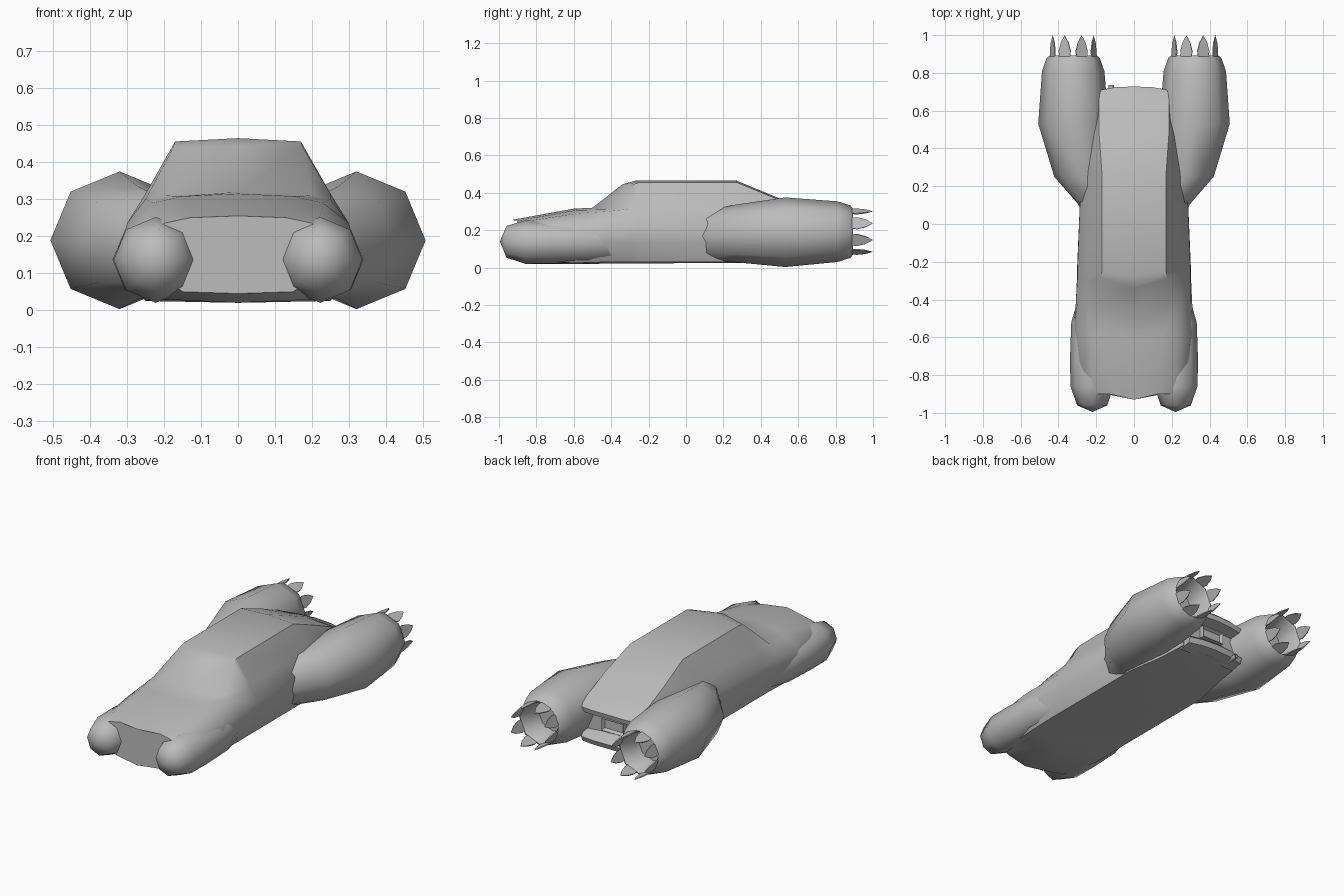
import bpy, bmesh, math
from mathutils import Vector

if "Cube" in bpy.data.objects:
    bpy.data.objects.remove(bpy.data.objects["Cube"])

grey = bpy.data.materials.new("body_grey")
grey.diffuse_color = (0.5, 0.5, 0.5, 1)
grey.use_nodes = True
grey.node_tree.nodes["Principled BSDF"].inputs["Base Color"].default_value = grey.diffuse_color


def finish(bm, name, angle=50):
    bmesh.ops.recalc_face_normals(bm, faces=bm.faces)
    me = bpy.data.meshes.new(name)
    bm.to_mesh(me)
    bm.free()
    me.materials.append(grey)
    for p in me.polygons:
        p.use_smooth = True
    me.set_sharp_from_angle(angle=math.radians(angle))
    ob = bpy.data.objects.new(name, me)
    bpy.context.collection.objects.link(ob)
    return ob


def loft(rings, name, angle=50, cap_start=True, cap_end=True):
    bm = bmesh.new()
    vs = [[bm.verts.new(p) for p in r] for r in rings]
    n = len(vs[0])
    for a, b in zip(vs, vs[1:]):
        for i in range(n):
            j = (i + 1) % n
            bm.faces.new((a[i], a[j], b[j], b[i]))
    if cap_start:
        bm.faces.new(vs[0])
    if cap_end:
        bm.faces.new(vs[-1])
    bmesh.ops.remove_doubles(bm, verts=bm.verts, dist=0.0005)
    return finish(bm, name, angle)


def oval(cx, y, cz, rx, rz, n=8):
    return [(cx + rx * math.cos(math.tau * i / n), y, cz + rz * math.sin(math.tau * i / n))
            for i in range(n)]


# Body and cabin: centre y, edge y, top z, roof edge, window base, shoulder, side, sill, bottom z
stations = [
    (-.93, -.90, .255, (.13, .25), (.20, .235), (.25, .20), (.25, .135), (.15, .05), .045),
    (-.86, -.84, .268, (.13, .262), (.22, .25), (.28, .215), (.30, .135), (.22, .03), .02),
    (-.60, -.58, .315, (.15, .308), (.23, .29), (.30, .235), (.325, .135), (.25, .025), .02),
    (-.50, -.42, .320, (.20, .31), (.25, .30), (.30, .235), (.308, .135), (.25, .03), .02),
    (-.34, -.29, .445, (.175, .44), (.25, .315), (.30, .235), (.302, .135), (.25, .03), .022),
    (-.27, -.25, .465, (.17, .456), (.25, .315), (.30, .235), (.302, .135), (.25, .03), .022),
    (.27, .27, .465, (.17, .456), (.25, .315), (.28, .235), (.28, .135), (.25, .03), .025),
    (.48, .48, .378, (.185, .37), (.22, .31), (.23, .235), (.23, .135), (.21, .035), .03),
    (.66, .65, .300, (.185, .293), (.20, .26), (.20, .22), (.20, .135), (.19, .045), .04),
]
rings = []
for yc, ye, top, *half, bottom in stations:
    def at(x, z):
        return (x, yc + (ye - yc) * min(abs(x) / .13, 1), z)
    rings.append([at(0, top)] + [at(*p) for p in half] + [at(0, bottom)]
                 + [at(-x, z) for x, z in reversed(half)])
loft(rings, "body", 50)


# Tail lip and rear bumper: side profiles swept across the car with a slight bow
def tail_bar(name, profile):
    sections = []
    for x, pull, drop in ((-.185, .02, .007), (-.10, .004, .003), (0, 0, 0),
                          (.10, .004, .003), (.185, .02, .007)):
        sections.append([(x, y - (pull if y > .68 else 0), z - drop) for y, z in profile])
    loft(sections, name, 40)


tail_bar("tail_lip", [(.62, .317), (.71, .279), (.728, .262), (.722, .235), (.64, .215)])
tail_bar("rear_bumper", [(.62, .125), (.70, .105), (.722, .085), (.71, .055), (.62, .04)])

# Recessed plate in the tail panel
bm = bmesh.new()
bmesh.ops.create_cube(bm, size=1)
for v in bm.verts:
    v.co = Vector((v.co.x * .14, .665 + v.co.y * .03, .17 + v.co.z * .07))
back = [f for f in bm.faces if f.calc_center_median().y > .675]
bmesh.ops.inset_region(bm, faces=back, thickness=.014, depth=0)
bmesh.ops.translate(bm, verts=list(back[0].verts), vec=(0, -.02, 0))
finish(bm, "plate_recess", 30)

# Small tail pipe under the bumper
loft([oval(-.12, .66, .055, .014, .014, 6), oval(-.12, .735, .055, .014, .014, 6),
      oval(-.12, .735, .055, .009, .009, 6), oval(-.12, .70, .055, .009, .009, 6)], "tail_pipe", 61)

for side, label in ((-1, "left"), (1, "right")):
    # Rounded front pod
    pod = [(-.995, .22, .14, 0, 0), (-.96, .221, .138, .08, .085), (-.86, .222, .136, .114, .116),
           (-.72, .225, .136, .114, .114), (-.52, .222, .136, .110, .110),
           (-.40, .205, .136, .092, .10), (-.25, .18, .136, .07, .08)]
    loft([oval(side * cx, y, cz, rx, rz) for y, cx, cz, rx, rz in pod],
         label + "_front_pod", 50, cap_start=False)

    # Engine shell with a hollow nozzle
    engine = [(.06, .18, .165, .09, .11), (.11, .20, .17, .10, .13), (.25, .27, .182, .152, .152),
              (.53, .32, .189, .187, .186), (.81, .322, .192, .165, .162), (.88, .322, .192, .14, .14),
              (.892, .322, .192, .124, .124), (.88, .322, .192, .115, .115), (.76, .322, .192, .10, .10)]
    loft([oval(side * cx, y, cz, rx, rz) for y, cx, cz, rx, rz in engine], label + "_engine", 50)

    # Ring of pointed exhaust petals
    bm = bmesh.new()
    leaf = [(-.029, .875), (.029, .875), (.034, .915), (.022, .96), (0, 1.0), (-.022, .96), (-.034, .915)]
    for k in range(8):
        a = math.tau * (k + .5) / 8
        out, across = Vector((math.cos(a), 0, math.sin(a))), Vector((-math.sin(a), 0, math.cos(a)))
        base = Vector((side * .322, 0, .192))
        layers = []
        for r in (.114, .120):
            layers.append([bm.verts.new(base + out * (r if y < .99 else .117) + across * u
                                        + Vector((0, y, 0))) for u, y in leaf])
        inner, outer = layers
        bm.faces.new(inner)
        bm.faces.new(outer)
        for i in range(len(leaf)):
            j = (i + 1) % len(leaf)
            bm.faces.new((inner[i], inner[j], outer[j], outer[i]))
    bmesh.ops.remove_doubles(bm, verts=bm.verts, dist=0.0005)
    finish(bm, label + "_exhaust_petals", 30)
